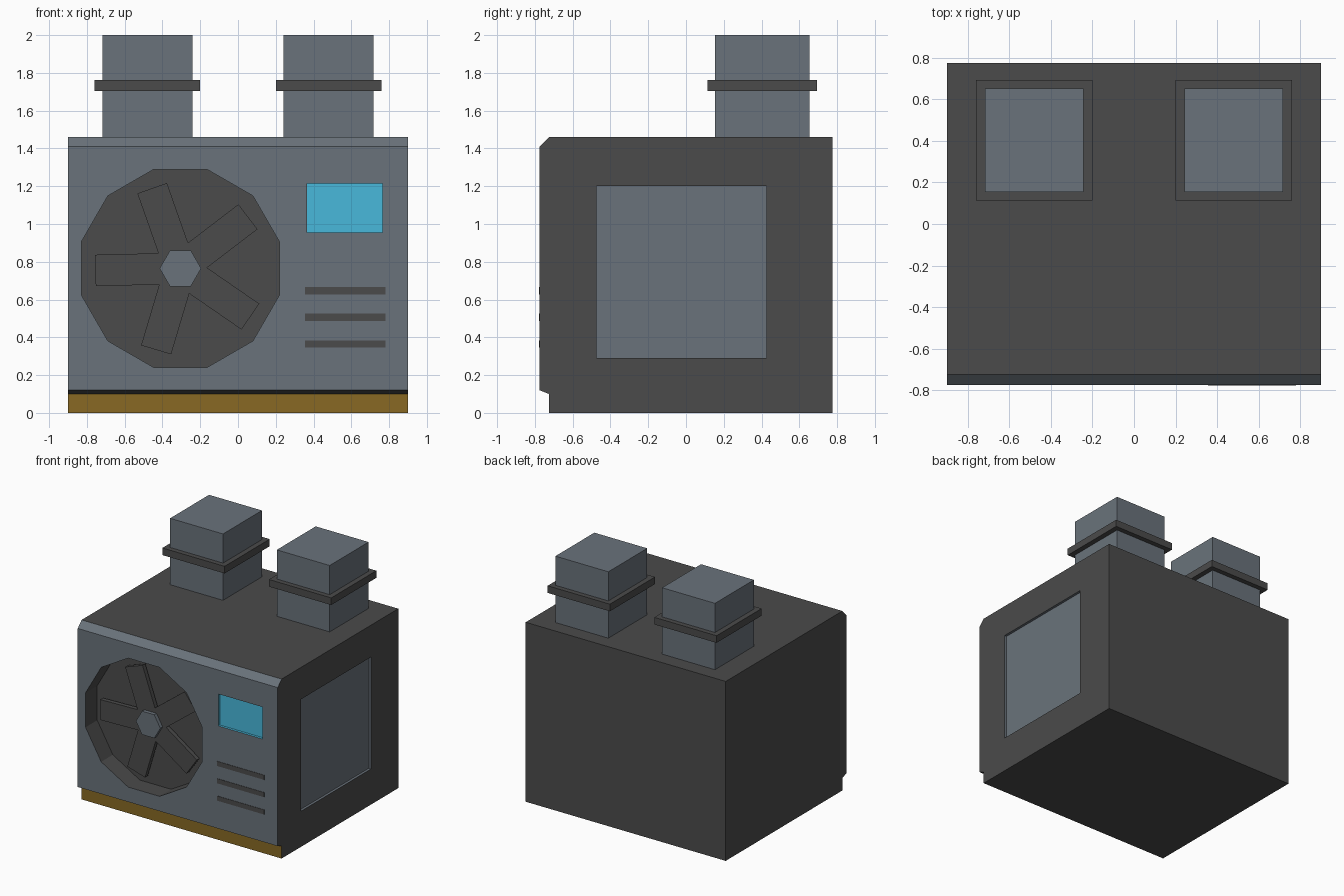
import bpy, bmesh, math
from mathutils import Vector

if "Cube" in bpy.data.objects:
    bpy.data.objects.remove(bpy.data.objects["Cube"], do_unlink=True)


def material(name, rgb):
    m = bpy.data.materials.new(name)
    m.use_nodes = True
    m.diffuse_color = (*rgb, 1)
    m.node_tree.nodes["Principled BSDF"].inputs["Base Color"].default_value = (*rgb, 1)
    return m


PALETTE = [
    material("dark grey", (0.07, 0.07, 0.07)),
    material("blue grey", (0.144, 0.171, 0.198)),
    material("screen cyan", (0.065, 0.479, 0.708)),
    material("dull gold", (0.246, 0.141, 0.017)),
]
DARK, GREY, CYAN, GOLD = range(4)


def prism(name, points, axis, start, end, color):
    """Extrude a flat outline along x (outline in y,z) or along y (outline in x,z)."""
    place = {"x": lambda p, d: (d, p[0], p[1]), "y": lambda p, d: (p[0], d, p[1])}[axis]
    bm = bmesh.new()
    rings = [[bm.verts.new(place(p, d)) for p in points] for d in (start, end)]
    for ring in rings:
        bm.faces.new(ring)
    n = len(points)
    for i in range(n):
        j = (i + 1) % n
        bm.faces.new((rings[0][i], rings[0][j], rings[1][j], rings[1][i]))
    bmesh.ops.recalc_face_normals(bm, faces=bm.faces)
    mesh = bpy.data.meshes.new(name)
    for m in PALETTE:
        mesh.materials.append(m)
    for f in bm.faces:
        f.material_index = color
    bm.to_mesh(mesh)
    bm.free()
    obj = bpy.data.objects.new(name, mesh)
    bpy.context.collection.objects.link(obj)
    return obj


def rect(x0, x1, z0, z1):
    return [(x0, z0), (x1, z0), (x1, z1), (x0, z1)]


def polygon(cx, cz, radius, sides, turn=0.0):
    angles = [turn + math.tau * i / sides for i in range(sides)]
    return [(cx + radius * math.cos(a), cz + radius * math.sin(a)) for a in angles]


def cut(target, cutter):
    cutter.hide_render = True
    mod = target.modifiers.new("recess", "BOOLEAN")
    mod.operation = "DIFFERENCE"
    mod.solver = "EXACT"
    mod.object = cutter
    bpy.context.view_layer.objects.active = target
    bpy.ops.object.modifier_apply(modifier=mod.name)
    bpy.data.objects.remove(cutter, do_unlink=True)


FRONT, STEP, BACK, SIDE, TOP = -0.775, -0.725, 0.775, 0.9, 1.46
FAN_X, FAN_Z = -0.305, 0.765

# Housing: side profile with a top chamfer and a toe step
profile = [(STEP, 0), (BACK, 0), (BACK, TOP), (STEP, TOP),
           (FRONT, TOP - 0.05), (FRONT, 0.12), (STEP, 0.1)]
housing = prism("housing", profile, "x", -SIDE, SIDE, DARK)
for face in housing.data.polygons:
    if face.normal.y < -0.5:
        face.material_index = GOLD if face.center.z < 0.1 else GREY

# Recesses for the fan, the screen and the side panel
cut(housing, prism("fan_cutter", polygon(FAN_X, FAN_Z, 0.543, 12, math.pi / 12),
                   "y", FRONT - 0.1, FRONT + 0.15, DARK))
cut(housing, prism("screen_cutter", rect(0.365, 0.765, 0.955, 1.215),
                   "y", FRONT - 0.1, FRONT + 0.02, CYAN))
cut(housing, prism("panel_cutter", rect(-0.475, 0.425, 0.29, 1.2),
                   "x", SIDE - 0.02, SIDE + 0.1, GREY))

# Fan: five blades as one star outline, and a hexagonal hub
half_width, reach = 0.083, 0.45
star = []
for i in range(5):
    a = math.radians(37.4 + 72 * i)
    along = Vector((math.cos(a), math.sin(a)))
    across = Vector((-along.y, along.x)) * half_width
    center = Vector((FAN_X, FAN_Z))
    notch = a + math.radians(36)
    star += [center + along * reach - across, center + along * reach + across,
             center + Vector((math.cos(notch), math.sin(notch)))
             * half_width / math.sin(math.radians(36))]
prism("fan_blades", star, "y", FRONT + 0.085, FRONT + 0.12, DARK)
prism("fan_hub", polygon(FAN_X, FAN_Z, 0.11, 6), "y", FRONT + 0.055, FRONT + 0.15, GREY)

# Vent slots
for i in range(3):
    z = 0.365 + 0.141 * i
    prism(f"vent_slot_{i + 1}", rect(0.355, 0.78, z - 0.019, z + 0.019),
          "y", FRONT - 0.003, FRONT + 0.004, DARK)

# Square exhaust stacks with collars
for side, x in (("left", 0.48), ("right", -0.48)):
    prism(f"{side}_stack", rect(x - 0.238, x + 0.238, TOP - 0.02, 2.0),
          "y", 0.153, 0.653, GREY)
    prism(f"{side}_collar", rect(x - 0.28, x + 0.28, 1.705, 1.763),
          "y", 0.113, 0.693, DARK)
